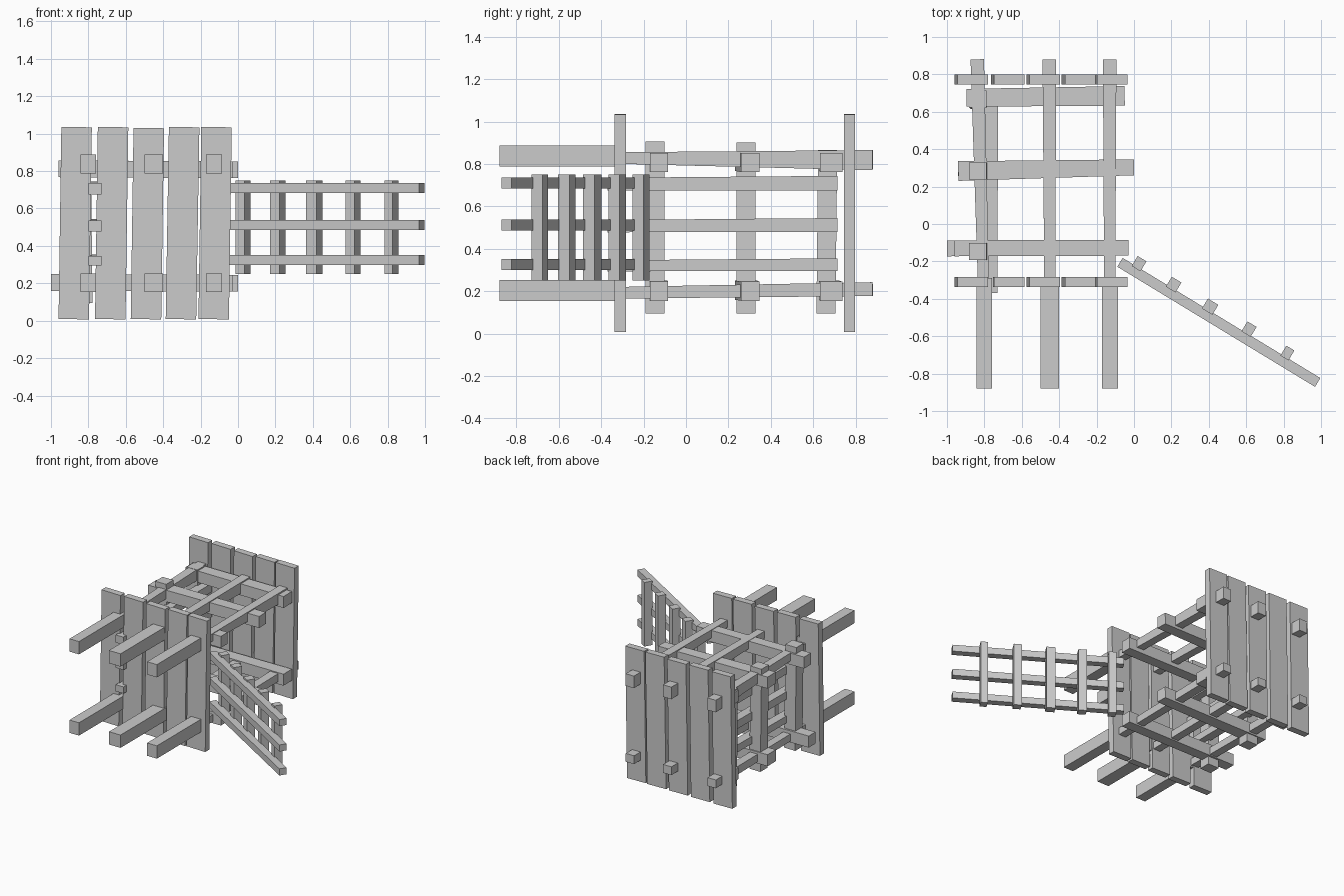
import bpy
from mathutils import Vector


def beam(name, p, q, size_p, size_q=None, ref=(0, 0, 1)):
    """Squared timber from p to q; size = (across, along ref) at each end."""
    p, q, ref = Vector(p), Vector(q), Vector(ref)
    d = (q - p).normalized()
    side = d.cross(ref).normalized()
    up = side.cross(d)
    verts = []
    for c, (w, h) in ((p, size_p), (q, size_q or size_p)):
        for a, b in ((-1, -1), (1, -1), (1, 1), (-1, 1)):
            verts.append(c + side * a * w / 2 + up * b * h / 2)
    faces = [(3, 2, 1, 0), (4, 5, 6, 7)]
    faces += [(i, (i + 1) % 4, (i + 1) % 4 + 4, i + 4) for i in range(4)]
    mesh = bpy.data.meshes.new(name)
    mesh.from_pydata(verts, [], [tuple(reversed(f)) for f in faces])
    import bmesh
    bm = bmesh.new()
    bm.from_mesh(mesh)
    bmesh.ops.recalc_face_normals(bm, faces=bm.faces)
    bm.to_mesh(mesh)
    bm.free()
    ob = bpy.data.objects.new(name, mesh)
    bpy.context.collection.objects.link(ob)
    return ob


# plank walls, front and back
planks = [(-0.878, -0.863, 1.035), (-0.683, -0.668, 1.035), (-0.492, -0.477, 1.03),
          (-0.305, -0.288, 1.035), (-0.130, -0.115, 1.035)]
for wall, y in (("front", -0.31), ("back", 0.772)):
    for x0, x1, top in planks:
        beam(wall + "_plank", (x0, y, 0.008), (x1, y, top), (0.163, 0.052), ref=(0, 1, 0))

# long beams: thick stubs through the front wall, thinner behind
for z, zb, h in ((0.838, 0.818, 0.095), (0.203, 0.21, 0.065)):
    for xs, w, xa, xb in ((-0.80, 0.082, -0.805, -0.838), (-0.45, 0.10, -0.45, -0.453),
                          (-0.128, 0.085, -0.13, -0.13)):
        beam("front_stub", (xs, -0.88, z), (xs, -0.29, z), (w, 0.10))
        beam("long_beam", (xa, -0.30, z - 0.01), (xb, 0.88, zb), (0.06, 0.055), (0.072, h))

# cross beams, upper and lower
for z in (0.812, 0.205):
    for x0, y0, x1, y1, s0, s1 in (
            (-1.0 if z < 0.5 else -0.96, -0.13, -0.03, -0.127, 0.085, 0.085),
            (-0.94, 0.283, 0.0, 0.303, 0.105, 0.085),
            (-0.895, 0.675, -0.05, 0.685, 0.095, 0.105)):
        beam("cross_beam", (x0, y0, z), (x1, y1, z - 0.005), (s0, 0.09), (s1, 0.09))

# left side posts
for y0, y1, top in ((-0.147, -0.147, 0.905), (0.283, 0.283, 0.90), (0.66, 0.668, 0.865)):
    beam("side_post", (-0.825, y0, 0.095), (-0.835, y1, top), (0.095, 0.09), ref=(0, 1, 0))

# left side rails and the open gate sharing the same heights
for z, h in ((0.71, 0.06), (0.512, 0.058), (0.325, 0.052)):
    beam("side_rail", (-0.765, -0.37, z - 0.005), (-0.762, 0.715, z), (0.068, h), (0.072, h + 0.008))
    beam("gate_rail", (-0.075, -0.205, z), (0.982, -0.847, z), (0.055, 0.052))

# gate slats
for x, y, w in ((0.027, -0.212, 0.055), (0.212, -0.324, 0.06), (0.407, -0.442, 0.065),
                (0.615, -0.562, 0.057), (0.82, -0.69, 0.05)):
    beam("gate_slat", (x, y, 0.25), (x, y, 0.75), (w, 0.062), ref=(0.52, 0.854, 0))
